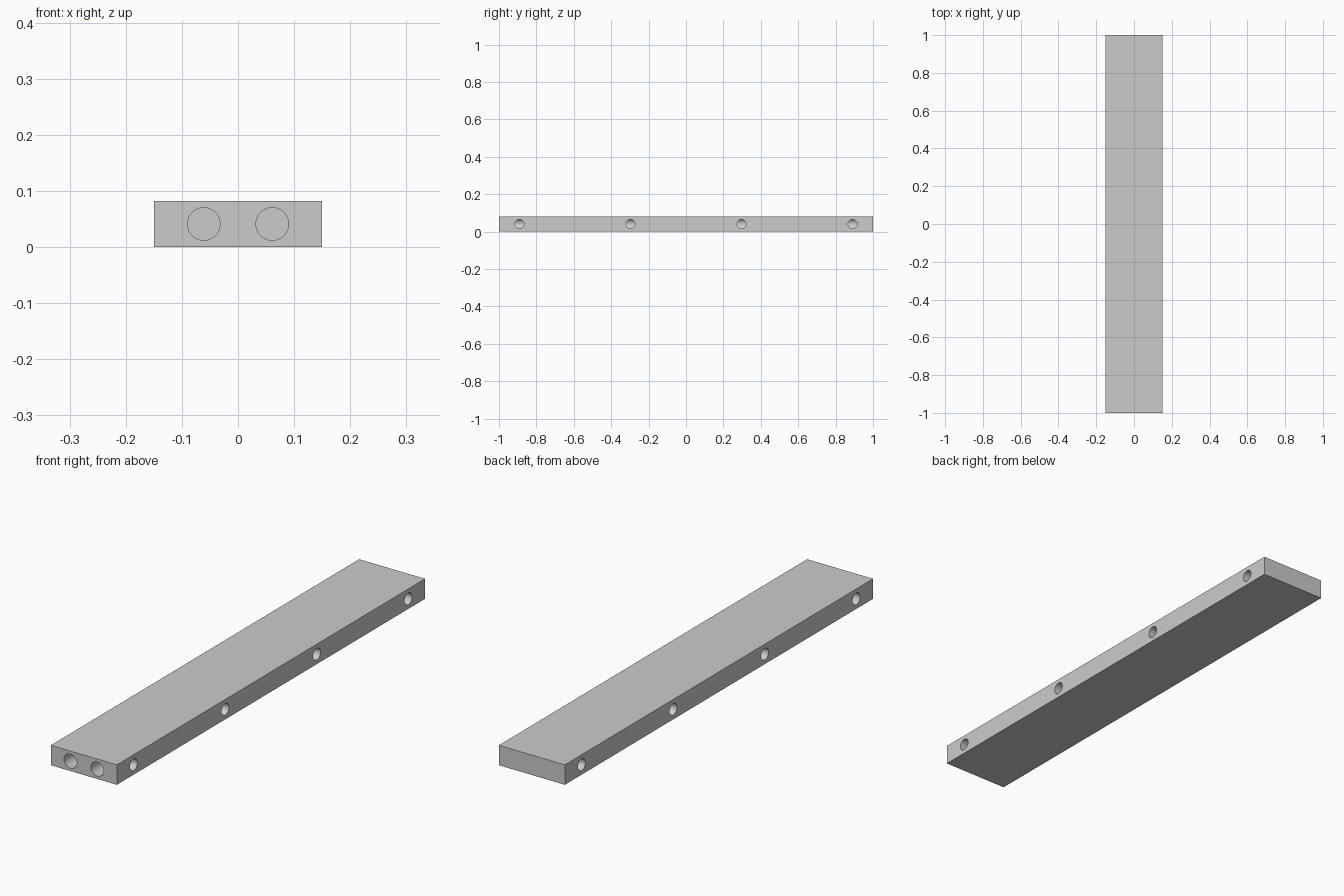
import bpy
from math import pi

if "Cube" in bpy.data.objects:
    bpy.data.objects.remove(bpy.data.objects["Cube"])

HEIGHT = 0.082
MID = HEIGHT / 2
BORE_X = 0.061
BORE_END = 0.94


def cutter(name, radius, length, location, rotation):
    bpy.ops.mesh.primitive_cylinder_add(vertices=48, radius=radius, depth=length,
                                        location=location, rotation=rotation)
    ob = bpy.context.object
    ob.name = name
    ob.hide_render = True
    return ob


def cut(target, tool):
    mod = target.modifiers.new(tool.name, 'BOOLEAN')
    mod.operation = 'DIFFERENCE'
    mod.solver = 'EXACT'
    mod.object = tool
    bpy.context.view_layer.objects.active = target
    bpy.ops.object.modifier_apply(modifier=mod.name)
    bpy.data.objects.remove(tool, do_unlink=True)


# Solid block
bpy.ops.mesh.primitive_cube_add(size=1, location=(0, 0, MID))
block = bpy.context.object
block.name = "manifold_block"
block.scale = (0.3, 2, HEIGHT)
bpy.ops.object.transform_apply(location=True, scale=True)

for side in (-1, 1):
    # Long blind bore, open at the front only
    start = -1.1
    cut(block, cutter("bore_cutter", 0.029, BORE_END - start,
                      (side * BORE_X, (BORE_END + start) / 2, MID), (pi / 2, 0, 0)))
    # Side ports that open into the bore
    for y in (-0.891, -0.297, 0.297, 0.891):
        outer = 0.2
        cut(block, cutter("port_cutter", 0.024, outer - BORE_X,
                          (side * (outer + BORE_X) / 2, y, MID), (0, pi / 2, 0)))

# Smooth hole walls, crisp edges
bpy.ops.object.select_all(action='DESELECT')
block.select_set(True)
bpy.context.view_layer.objects.active = block
bpy.ops.object.shade_smooth_by_angle(angle=pi / 6)
